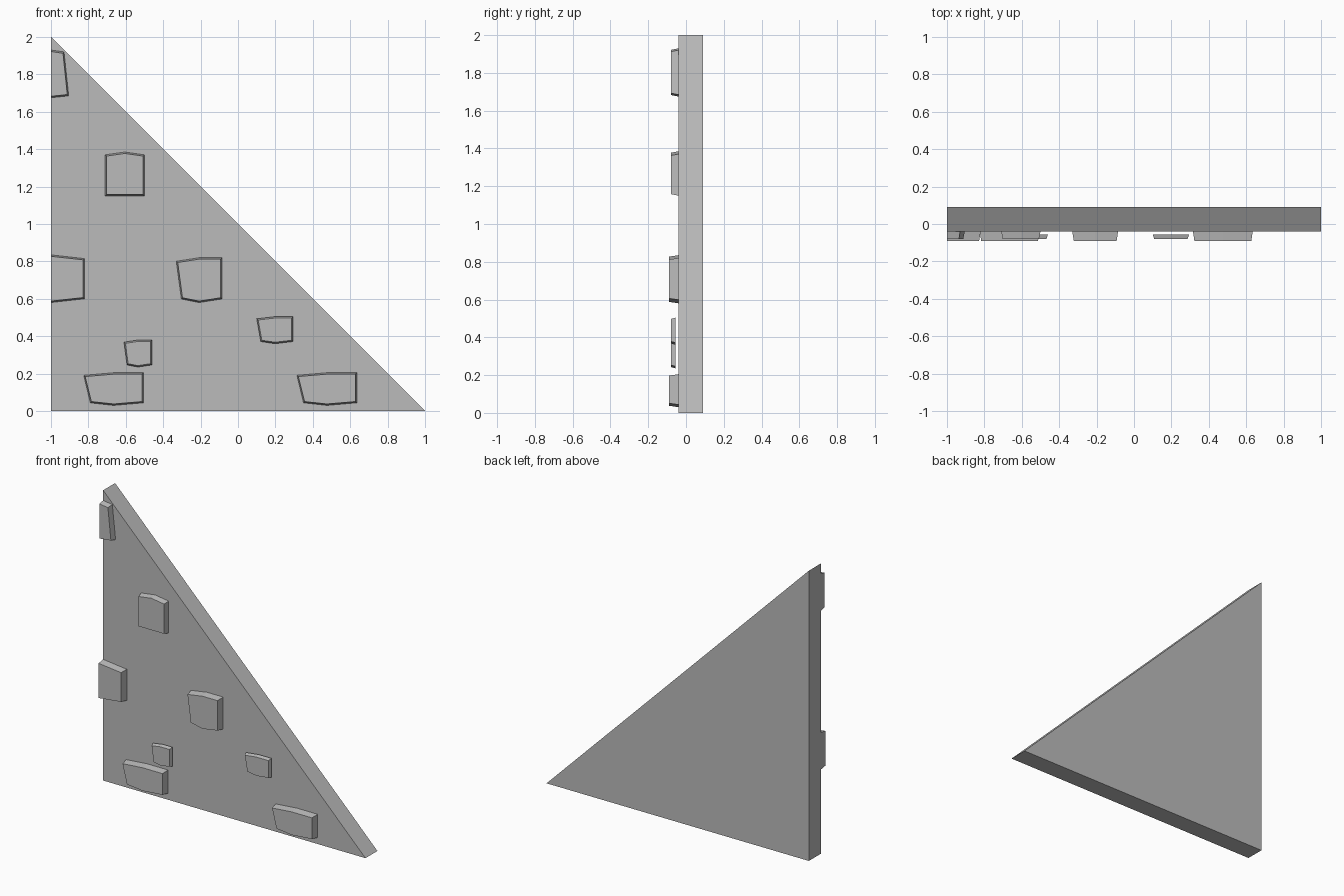
import bpy
import bmesh

cube = bpy.data.objects.get("Cube")
if cube:
    bpy.data.objects.remove(cube, do_unlink=True)

# Single stone colour
grey = bpy.data.materials.new("stone_grey")
grey.use_nodes = True
colour = (0.5, 0.5, 0.5, 1)
grey.diffuse_color = colour
grey.node_tree.nodes["Principled BSDF"].inputs["Base Color"].default_value = colour


def slab(name, outline, back, front, bevel=0.0):
    """Solid from an (x, z) outline, its front face drawn in by bevel."""
    xs, zs = zip(*outline)
    # Stones cut off by the wall's straight edge keep that side upright
    cut = bevel > 0 and min(xs) <= -1
    px = -1 if cut else (min(xs) + max(xs)) / 2
    pz = (min(zs) + max(zs)) / 2
    sx = 1 - bevel / (max(xs) - px)
    sz = 1 - bevel / (max(zs) - pz)
    bm = bmesh.new()
    rear = [bm.verts.new((x, back, z)) for x, z in outline]
    face = [bm.verts.new((px + (x - px) * sx, front, pz + (z - pz) * sz))
            for x, z in outline]
    bm.faces.new(rear)
    bm.faces.new(face[::-1])
    for i in range(len(outline)):
        j = (i + 1) % len(outline)
        bm.faces.new((rear[i], face[i], face[j], rear[j]))
    bmesh.ops.recalc_face_normals(bm, faces=bm.faces)
    mesh = bpy.data.meshes.new(name)
    bm.to_mesh(mesh)
    bm.free()
    mesh.materials.append(grey)
    bpy.context.collection.objects.link(bpy.data.objects.new(name, mesh))


# Triangular wall
slab("wall", [(-1, 0), (1, 0), (-1, 2)], 0.09, -0.04)

# Stones sharing one worn shape: left, right, bottom, top, back, front
WORN = [(0, .92), (.5, 1), (1, 1), (1, .08), (.5, 0), (.11, .08)]
stones = {
    "middle_stone": (-.33, -.085, .58, .82, -.04, -.09),
    "small_right_stone": (.1, .295, .36, .505, -.055, -.08),
    "small_left_stone": (-.61, -.46, .235, .38, -.055, -.08),
    "lower_left_stone": (-.825, -.505, .03, .205, -.04, -.09),
    "lower_right_stone": (.315, .635, .03, .205, -.04, -.09),
}
for name, (left, right, low, high, back, front) in stones.items():
    outline = [(left + u * (right - left), low + v * (high - low)) for u, v in WORN]
    slab(name, outline, back, front, 0.008)

# Stone with a peaked top, and the two cut by the upright edge
slab("upper_stone", [(-.71, 1.37), (-.605, 1.385), (-.5, 1.37), (-.5, 1.15), (-.71, 1.15)],
     -.04, -.08, 0.008)
slab("edge_stone", [(-1, .835), (-.82, .815), (-.82, .6), (-1, .58)], -.04, -.09, 0.008)
slab("top_stone", [(-1, 1.93), (-.93, 1.92), (-.905, 1.685), (-1, 1.675)], -.04, -.08, 0.008)
